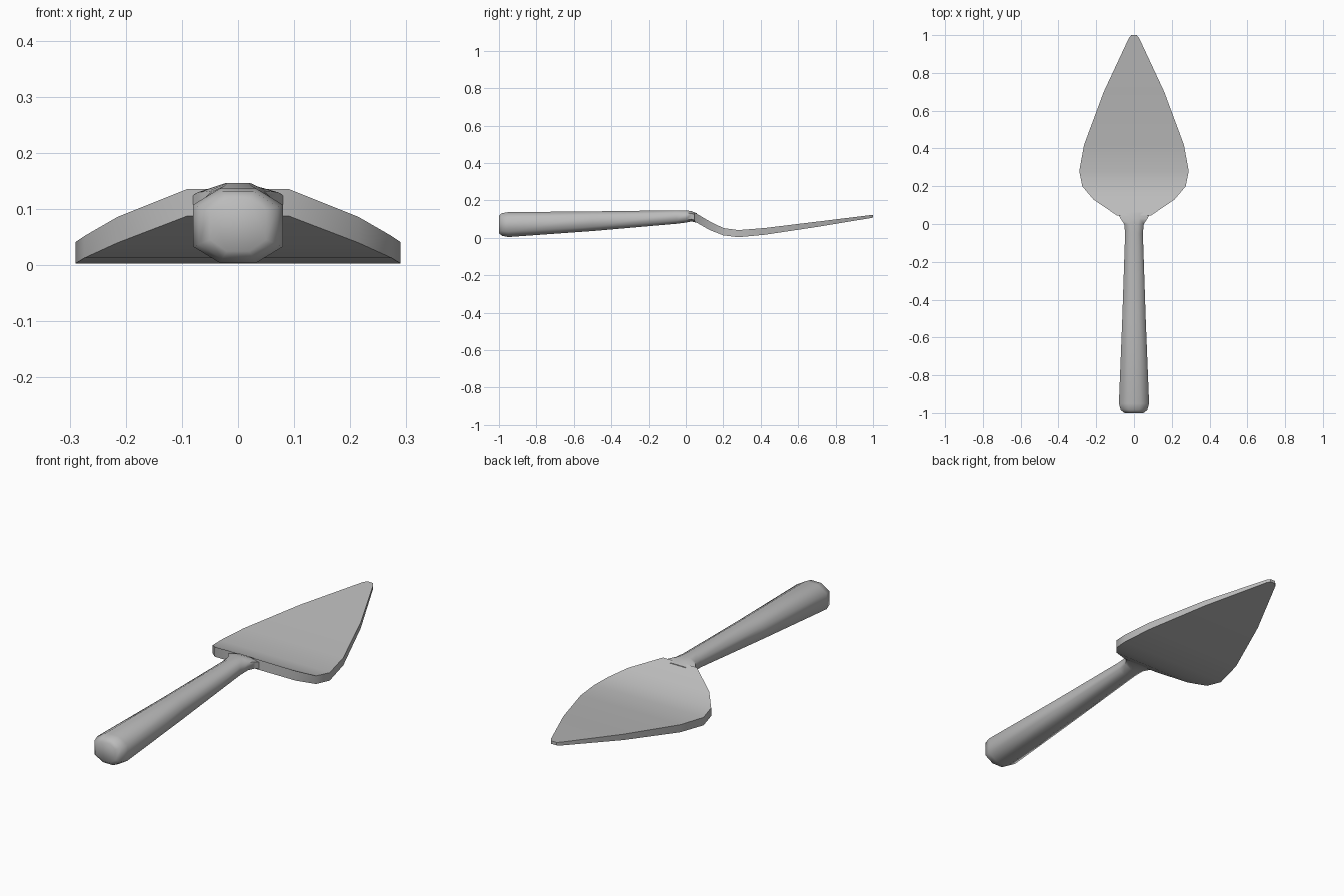
import bpy
import bmesh
import math

if "Cube" in bpy.data.objects:
    bpy.data.objects.remove(bpy.data.objects["Cube"], do_unlink=True)

steel = bpy.data.materials.new("grey_steel")
steel.use_nodes = True
colour = (0.5, 0.5, 0.5, 1)
steel.diffuse_color = colour
steel.node_tree.nodes["Principled BSDF"].inputs["Base Color"].default_value = colour


def loft(name, rings, angle):
    """Skin a list of closed rings of points and cap both ends."""
    bm = bmesh.new()
    loops = [[bm.verts.new(p) for p in ring] for ring in rings]
    n = len(loops[0])
    for a, b in zip(loops, loops[1:]):
        for i in range(n):
            j = (i + 1) % n
            bm.faces.new((a[i], a[j], b[j], b[i]))
    bm.faces.new(loops[0])
    bm.faces.new(loops[-1])
    bmesh.ops.recalc_face_normals(bm, faces=bm.faces)
    mesh = bpy.data.meshes.new(name)
    bm.to_mesh(mesh)
    bm.free()
    mesh.materials.append(steel)
    obj = bpy.data.objects.new(name, mesh)
    bpy.context.collection.objects.link(obj)
    bpy.ops.object.select_all(action="DESELECT")
    obj.select_set(True)
    bpy.context.view_layer.objects.active = obj
    bpy.ops.object.shade_smooth_by_angle(angle=math.radians(angle))
    return obj


def octagon(y, half, low, high):
    """Eight-sided handle section with a narrow flat top and bottom."""
    cut = (high - low) * 0.22
    side = [(0.4 * half, low), (half, low + cut),
            (half, high - cut), (0.4 * half, high)]
    side += [(-x, z) for x, z in reversed(side)]
    return [(x, y, z) for x, z in side]


def slab(y, half, low, high):
    """Flat blade section."""
    return [(-half, y, low), (half, y, low), (half, y, high), (-half, y, high)]


# Handle: y, half width, bottom, top; flares into the blade at the neck
handle = [
    (-1.0, 0.05, 0.025, 0.118),
    (-0.985, 0.07, 0.011, 0.131),
    (-0.95, 0.08, 0.004, 0.137),
    (-0.5, 0.062, 0.036, 0.141),
    (-0.05, 0.047, 0.075, 0.147),
    (0.0, 0.052, 0.081, 0.147),
    (0.03, 0.072, 0.087, 0.142),
    (0.06, 0.088, 0.08, 0.13),
]
loft("handle", [octagon(*s) for s in handle], 65)

# Blade: dips down from the neck, then rises gently to the tip
blade = [
    (0.045, 0.09, 0.088, 0.136),
    (0.13, 0.215, 0.04, 0.086),
    (0.2, 0.274, 0.013, 0.052),
    (0.28, 0.29, 0.003, 0.041),
    (0.42, 0.264, 0.016, 0.052),
    (0.7, 0.16, 0.058, 0.086),
    (0.985, 0.027, 0.105, 0.121),
    (1.0, 0.014, 0.108, 0.122),
]
loft("blade", [slab(*s) for s in blade], 40)
